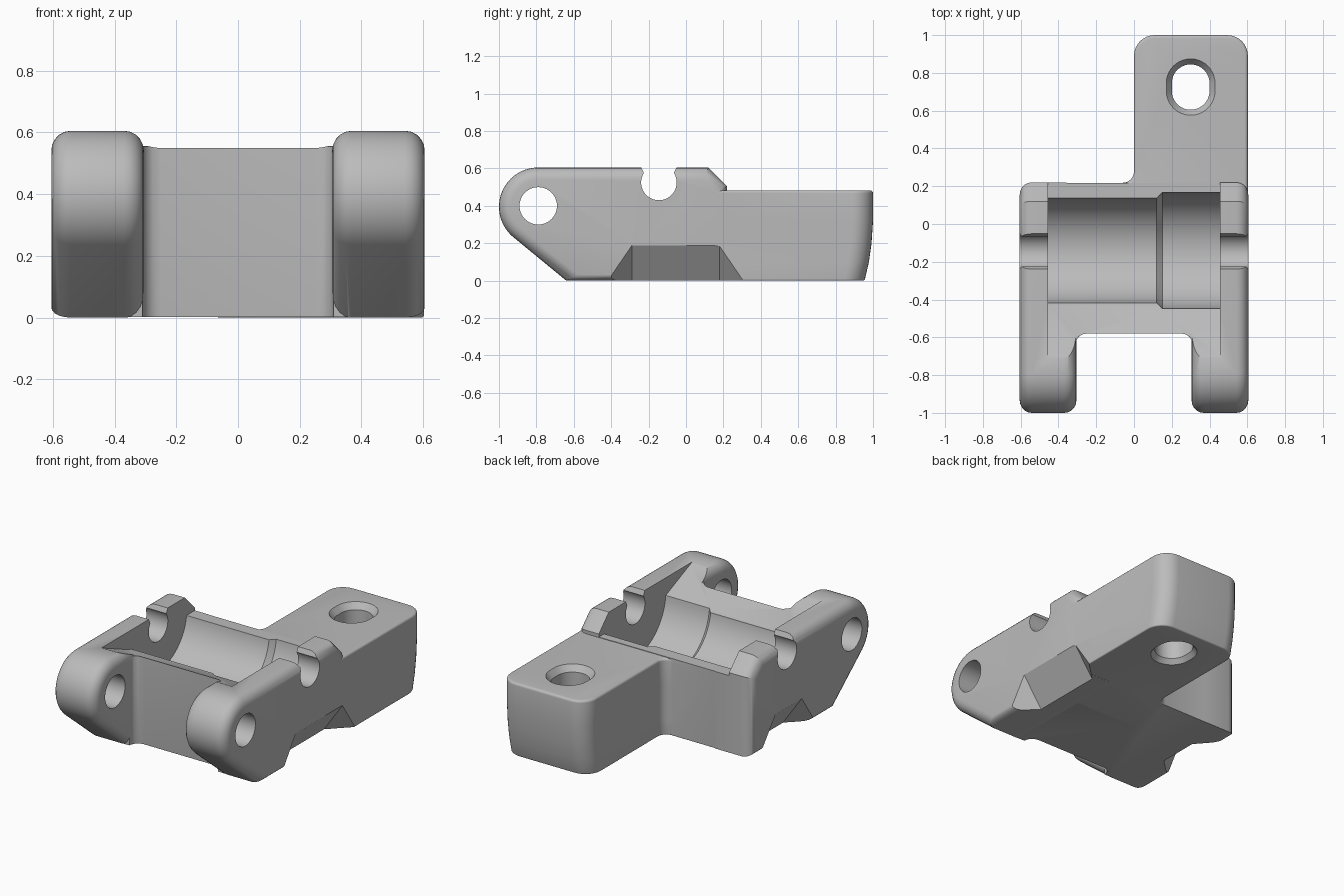
import bpy, bmesh, math
from mathutils import Vector

if "Cube" in bpy.data.objects:
    bpy.data.objects.remove(bpy.data.objects["Cube"])

grey = bpy.data.materials.new("mid_grey")
grey.diffuse_color = (0.5, 0.5, 0.5, 1)
grey.use_nodes = True
grey.node_tree.nodes["Principled BSDF"].inputs["Base Color"].default_value = grey.diffuse_color


def arc(cx, cy, r, a0, a1, n=8):
    return [(cx + r * math.cos(math.radians(a0 + (a1 - a0) * i / n)),
             cy + r * math.sin(math.radians(a0 + (a1 - a0) * i / n))) for i in range(n + 1)]


def finish(name, bm):
    bmesh.ops.recalc_face_normals(bm, faces=bm.faces)
    me = bpy.data.meshes.new(name)
    bm.to_mesh(me)
    bm.free()
    me.materials.append(grey)
    ob = bpy.data.objects.new(name, me)
    bpy.context.collection.objects.link(ob)
    return ob


def loft(name, rings, bevel=0.0):
    """Skin closed rings, cap the ends and optionally round the end rims."""
    bm = bmesh.new()
    weight = bm.edges.layers.float.new("bevel_weight_edge")
    rows = [[bm.verts.new(p) for p in ring] for ring in rings]
    n = len(rows[0])
    for a, b in zip(rows, rows[1:]):
        for i in range(n):
            bm.faces.new((a[i], a[(i + 1) % n], b[(i + 1) % n], b[i]))
    for cap in (bm.faces.new(rows[0]), bm.faces.new(rows[-1])):
        for e in cap.edges:
            low = max(v.co.z for v in e.verts) < 0.01
            e[weight] = 0.5 if low else 1.0
    ob = finish(name, bm)
    if bevel:
        m = ob.modifiers.new("rim", "BEVEL")
        m.limit_method = "WEIGHT"
        m.width = bevel
        m.segments = 5
        apply(ob, m)
    return ob


def apply(ob, mod):
    bpy.context.view_layer.objects.active = ob
    bpy.ops.object.modifier_apply(modifier=mod.name)


def along_x(pts, x):
    return [(x, y, z) for y, z in pts]


def at_z(pts, z):
    return [(x, y, z) for x, y in pts]


def combine(target, tool, op):
    m = target.modifiers.new(op, "BOOLEAN")
    m.operation = op
    m.solver = "EXACT"
    m.object = tool
    apply(target, m)
    bpy.data.objects.remove(tool)


# side rails with rounded ears
rail = ([(-0.64, 0), (0.22, 0), (0.22, 0.505), (0.12, 0.605)]
        + arc(-0.79, 0.395, 0.21, 90, 229, 28))
body = loft("hinge_body", [along_x(rail, 0.305), along_x(rail, 0.605)], 0.065)
left = loft("left_rail", [along_x(rail, -0.605), along_x(rail, -0.305)], 0.065)

# centre block with small fillets running into the ears
half = [(0.44, 0.218), (0.44, -0.64), (0.312, -0.64)] + arc(0.25, -0.64, 0.06, 0, 90, 6)
block = half + [(-x, y) for x, y in reversed(half)]
centre = loft("centre_block", [at_z(block, 0.001), at_z(block, 0.555)], 0.06)

# rear tab with rounded corners and a back wall that leans in at the bottom
tab_plan = ([(-0.07, -0.1), (0.603, -0.1)] + arc(0.493, 0.89, 0.11, 0, 90)
            + arc(0.11, 0.89, 0.11, 90, 180) + arc(-0.06, 0.278, 0.06, 0, -90, 6))
rings = []
for z, lean in ((0.0005, 0.045), (0.1, 0.022), (0.2, 0.008), (0.32, 0), (0.483, 0)):
    rings.append([(x, y - lean * (y > 0.7), z) for x, y in tab_plan])
tab = loft("rear_tab", rings, 0.045)

for part in (left, centre, tab):
    combine(body, part, "UNION")

# open floor between the rails, ramping up toward the ears
floor = [(-0.72, 0.61), (-0.7, 0.6), (-0.43, 0.486), (0.3, 0.486), (0.3, 0.8), (-0.72, 0.8)]
cutters = [loft("floor_cut", [along_x(floor, -0.455), along_x(floor, 0.455)])]

# stepped round trough
cutters.append(loft("trough_cut", [
    along_x(arc(-0.14, 0.525, r, 0, 354.375, 63), x)
    for x, r in ((-0.455, 0.28), (0.12, 0.28), (0.15, 0.31), (0.455, 0.31))]))

# open-topped pin seats
seat = [(-0.04, 0.63), (-0.065, 0.575)] + arc(-0.145, 0.525, 0.095, 30, -210, 30) \
    + [(-0.225, 0.575), (-0.25, 0.63)]
cutters.append(loft("pin_seat_cut", [along_x(seat, -0.7), along_x(seat, 0.7)]))

# pivot hole through both ears
hole = arc(-0.79, 0.4, 0.1, 0, 352.5, 47)
cutters.append(loft("pivot_cut", [along_x(hole, -0.7), along_x(hole, 0.7)]))


# countersunk slot in the tab
def slot(r):
    return arc(0.3, 0.745, r, 0, 180, 20) + arc(0.3, 0.705, r, 180, 360, 20)


cutters.append(loft("slot_cut", [at_z(slot(r), z) for z, r in (
    (-0.05, 0.125), (0, 0.125), (0.03, 0.1), (0.445, 0.1), (0.484, 0.13), (0.55, 0.13))]))

# sloped recesses low on both sides
for s, ends in ((1, (-0.42, -0.29, 0.18, 0.31)), (-1, (-0.42, -0.29, -0.03, 0.12))):
    a, b, c, d = ends
    bm = bmesh.new()
    for x, y, z in ((0.475, b, 0), (0.475, c, 0), (0.475, b, -0.05), (0.475, c, -0.05),
                    (0.607, b, 0.19), (0.607, c, 0.19), (0.8, b, 0.19), (0.8, c, 0.19),
                    (0.607, a, 0), (0.607, d, 0), (0.8, a, 0), (0.8, d, 0),
                    (0.607, a, -0.05), (0.607, d, -0.05), (0.8, a, -0.05), (0.8, d, -0.05)):
        bm.verts.new((s * x, y, z))
    bmesh.ops.convex_hull(bm, input=bm.verts)
    cutters.append(finish("recess_cut", bm))

for tool in cutters:
    combine(body, tool, "DIFFERENCE")

bpy.ops.object.select_all(action="DESELECT")
body.select_set(True)
bpy.context.view_layer.objects.active = body
bpy.ops.object.shade_smooth_by_angle(angle=math.radians(30))
